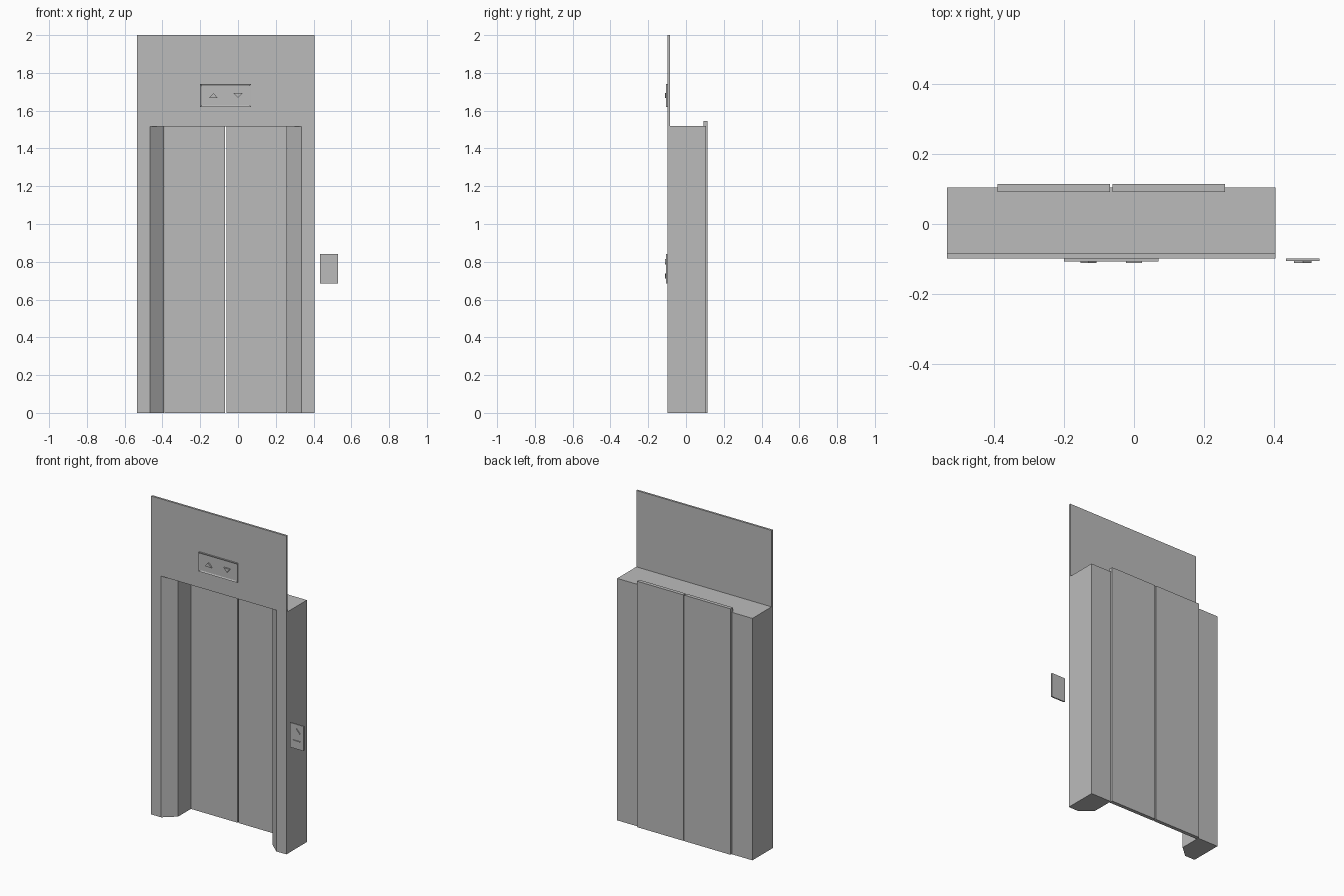
import bpy
import bmesh
from mathutils import Vector

cube = bpy.data.objects.get("Cube")
if cube:
    bpy.data.objects.remove(cube, do_unlink=True)

grey = bpy.data.materials.new("plain grey")
grey.use_nodes = True
grey.diffuse_color = (0.5, 0.5, 0.5, 1)
grey.node_tree.nodes["Principled BSDF"].inputs["Base Color"].default_value = (0.5, 0.5, 0.5, 1)

MID = -0.065      # centre line of the doorway
FRONT = -0.098    # front plane of the surround
BACK = 0.105      # back plane of the surround
DOOR_TOP = 1.52   # height of the opening


def prism(name, points, offset, recess=0):
    """Extrude a flat polygon along an offset, optionally sinking its far face."""
    bm = bmesh.new()
    face = bm.faces.new([bm.verts.new(p) for p in points])
    out = bmesh.ops.extrude_face_region(bm, geom=[face])["geom"]
    bmesh.ops.translate(bm, verts=[v for v in out if isinstance(v, bmesh.types.BMVert)], vec=offset)
    bmesh.ops.recalc_face_normals(bm, faces=bm.faces)
    if recess:
        far = [f for f in out if isinstance(f, bmesh.types.BMFace)]
        bmesh.ops.inset_region(bm, faces=far, thickness=0.012)
        bmesh.ops.translate(bm, verts=far[0].verts, vec=-Vector(offset).normalized() * recess)
    mesh = bpy.data.meshes.new(name)
    bm.to_mesh(mesh)
    bm.free()
    mesh.materials.append(grey)
    obj = bpy.data.objects.new(name, mesh)
    bpy.context.collection.objects.link(obj)
    return obj


def box(name, x0, x1, y0, y1, z0, z1, recess=0):
    """Box grown from its back towards the front."""
    pts = [(x0, y1, z0), (x1, y1, z0), (x1, y1, z1), (x0, y1, z1)]
    return prism(name, pts, (0, y0 - y1, 0), recess)


def arrow(name, x, z, up, size):
    """Raised triangle pointing up or down."""
    s = size * up
    pts = [(x - size, -0.1, z - s * 0.55), (x + size, -0.1, z - s * 0.55), (x, -0.1, z + s * 0.55)]
    return prism(name, pts, (0, -0.012, 0))


# Door jambs with splayed front corners, mirrored about the doorway
section = [(-0.47, FRONT), (-0.40, FRONT), (-0.327, -0.034), (-0.327, BACK), (-0.47, BACK)]
for name, side in (("right_jamb", 1), ("left_jamb", -1)):
    prism(name, [(MID + side * x, y, 0) for x, y in section], (0, 0, DOOR_TOP))

# Header plate above the opening and the ceiling of the doorway
box("header_plate", MID - 0.47, MID + 0.47, FRONT, -0.085, DOOR_TOP, 2)
box("doorway_ceiling", MID - 0.40, MID + 0.40, FRONT, BACK, DOOR_TOP - 0.005, DOOR_TOP)

# Sliding doors
box("right_door", MID - 0.325, MID - 0.003, 0.092, 0.115, 0, 1.545)
box("left_door", MID + 0.003, MID + 0.325, 0.092, 0.115, 0, 1.545)

# Direction display on the header
box("display_panel", MID - 0.135, MID + 0.135, -0.107, FRONT, 1.62, 1.74, recess=0.004)
arrow("display_up_arrow", MID - 0.065, 1.68, 1, 0.023)
arrow("display_down_arrow", MID + 0.065, 1.68, -1, 0.023)

# Call panel beside the doorway
box("call_panel", 0.435, 0.53, -0.106, FRONT, 0.685, 0.84)
arrow("call_up_button", 0.483, 0.80, 1, 0.025)
arrow("call_down_button", 0.483, 0.725, -1, 0.025)
